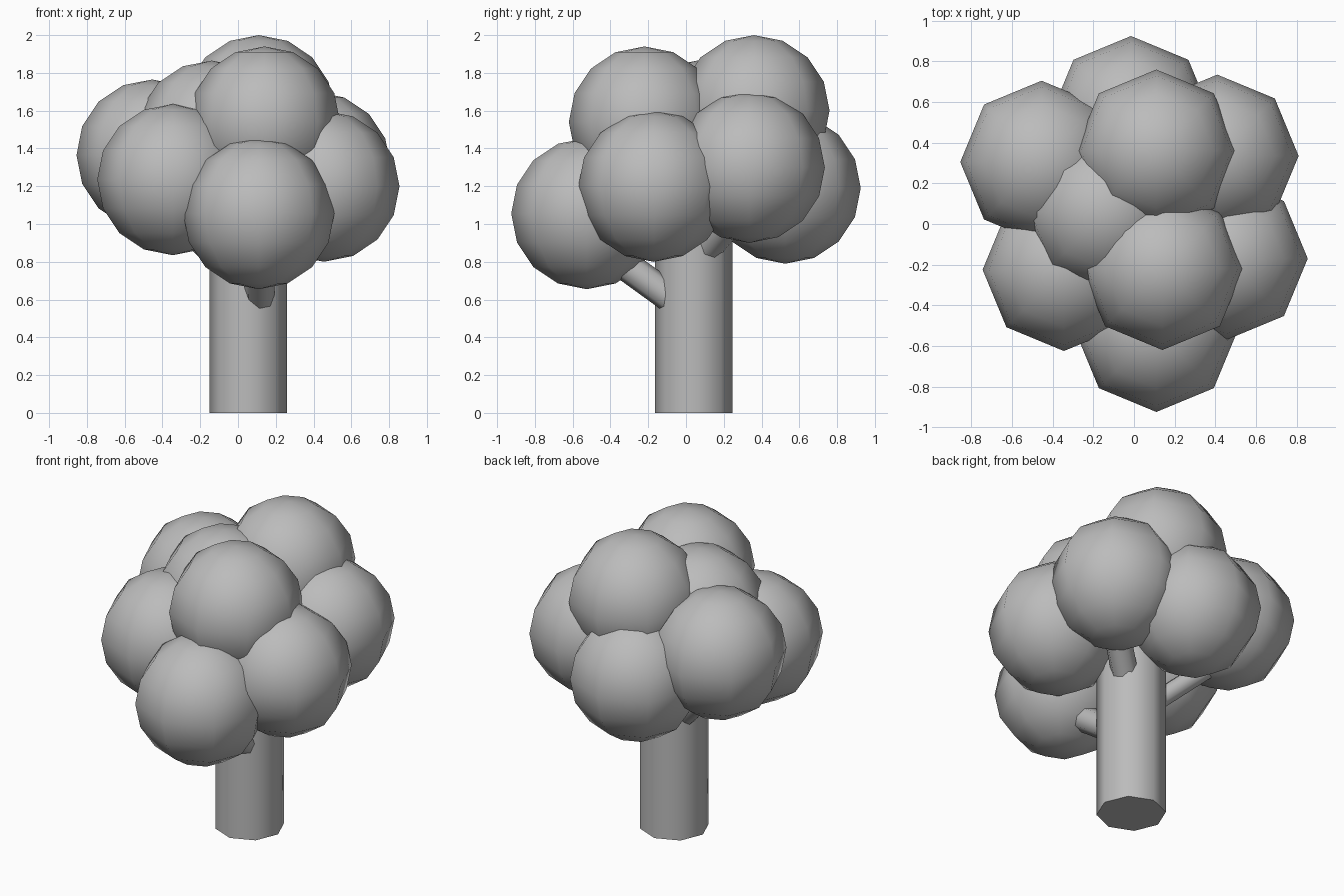
import bpy
import math
from mathutils import Vector

cube = bpy.data.objects.get("Cube")
if cube:
    bpy.data.objects.remove(cube, do_unlink=True)

# One plain grey for the whole tree
GREY = (0.5, 0.5, 0.5, 1.0)
grey = bpy.data.materials.new("plain_grey")
grey.use_nodes = True
grey.diffuse_color = GREY
grey.node_tree.nodes["Principled BSDF"].inputs["Base Color"].default_value = GREY


def finish(name):
    obj = bpy.context.object
    obj.name = name
    obj.data.materials.append(grey)
    bpy.ops.object.shade_smooth_by_angle(angle=math.radians(60))
    return obj


def limb(name, start, end, radius):
    """Eight-sided cylinder running between two points."""
    start, end = Vector(start), Vector(end)
    axis = end - start
    turn = axis.to_track_quat('Z', 'Y').to_euler()
    bpy.ops.mesh.primitive_cylinder_add(
        vertices=8, radius=radius, depth=axis.length,
        location=(start + end) / 2, rotation=turn)
    return finish(name)


def leaf_ball(name, centre, radius=0.4):
    bpy.ops.mesh.primitive_uv_sphere_add(
        segments=8, ring_count=8, radius=radius, location=centre)
    return finish(name)


# Trunk
bpy.ops.mesh.primitive_cylinder_add(
    vertices=8, radius=0.205, depth=1.2, location=(0.055, 0.04, 0.6))
finish("trunk")

# Branches rising into the foliage
limb("front_branch", (0.115, 0.0, 0.55), (0.11, -0.525, 0.93), 0.08)
limb("left_branch", (0.08, 0.05, 0.80), (0.41, 0.30, 1.10), 0.08)
limb("right_branch", (0.05, 0.04, 0.66), (-0.455, 0.305, 1.14), 0.06)

# Foliage balls
foliage = {
    "front_low": (0.11, -0.525, 1.055),
    "front_top": (0.14, -0.22, 1.54),
    "front_right": (-0.345, -0.225, 1.235),
    "front_left": (0.455, -0.17, 1.2),
    "back_left": (0.41, 0.335, 1.3),
    "back_top": (0.11, 0.36, 1.6),
    "back_right": (-0.455, 0.305, 1.365),
    "back_low": (-0.015, 0.525, 1.19),
    "middle": (-0.14, 0.06, 1.465),
}
for place, centre in foliage.items():
    leaf_ball(place + "_foliage", centre)
